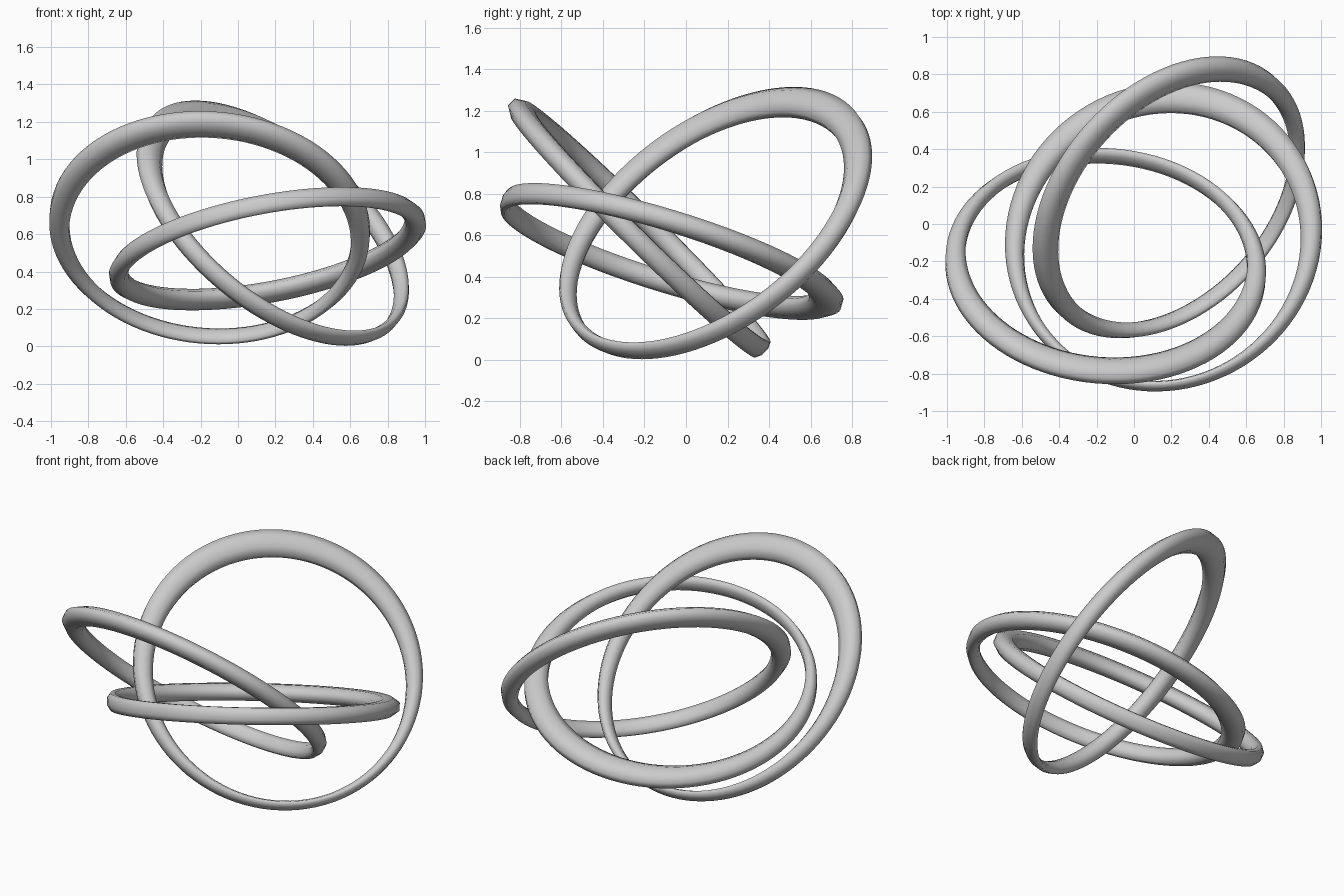
import bpy, bmesh
from math import sin, cos, pi
from mathutils import Vector

cube = bpy.data.objects.get("Cube")
if cube:
    bpy.data.objects.remove(cube, do_unlink=True)

# Single grey finish
grey = bpy.data.materials.new("plain_grey")
grey.use_nodes = True
colour = (0.6, 0.6, 0.6, 1)
grey.diffuse_color = colour
grey.node_tree.nodes["Principled BSDF"].inputs["Base Color"].default_value = colour

RADIUS = 0.806         # centre line of the band
HALF_HEIGHT = 0.05     # along the ring axis
THICK, THIN = 0.08, 0.023   # half widths at the heavy and light points
SEGMENTS, SIDES = 96, 8


def ring(name, centre, normal, heavy_side):
    """Band with an octagonal section, widest towards heavy_side."""
    n = Vector(normal).normalized()
    u = Vector(heavy_side)
    u = (u - n * u.dot(n)).normalized()
    v = n.cross(u)
    bm = bmesh.new()
    loops = []
    for i in range(SEGMENTS):
        t = 2 * pi * i / SEGMENTS
        out = u * cos(t) + v * sin(t)
        half_width = (THICK + THIN) / 2 + (THICK - THIN) / 2 * cos(t)
        loop = []
        for k in range(SIDES):
            a = 2 * pi * (k + 0.5) / SIDES
            scale = 1 / cos(pi / SIDES)
            p = out * (RADIUS + half_width * scale * cos(a)) + n * (HALF_HEIGHT * scale * sin(a))
            loop.append(bm.verts.new(p))
        loops.append(loop)
    for i in range(SEGMENTS):
        a, b = loops[i], loops[(i + 1) % SEGMENTS]
        for k in range(SIDES):
            j = (k + 1) % SIDES
            bm.faces.new((a[k], b[k], b[j], a[j]))
    bmesh.ops.recalc_face_normals(bm, faces=bm.faces)
    for f in bm.faces:
        f.smooth = True
    mesh = bpy.data.meshes.new(name)
    bm.to_mesh(mesh)
    bm.free()
    mesh.materials.append(grey)
    obj = bpy.data.objects.new(name, mesh)
    obj.location = centre
    bpy.context.collection.objects.link(obj)
    return obj


# Three interlocking rings
ring("front_ring", (-0.15, -0.21, 0.62), (0.06, 0.70, 0.71), (0, 0, 1))
ring("back_ring", (0.20, 0.13, 0.642), (0.55, -0.50, 0.67), (0, 0, 1))
ring("low_ring", (0.155, -0.096, 0.525), (-0.18, 0.29, 0.94), (0.05, 1, 0))
